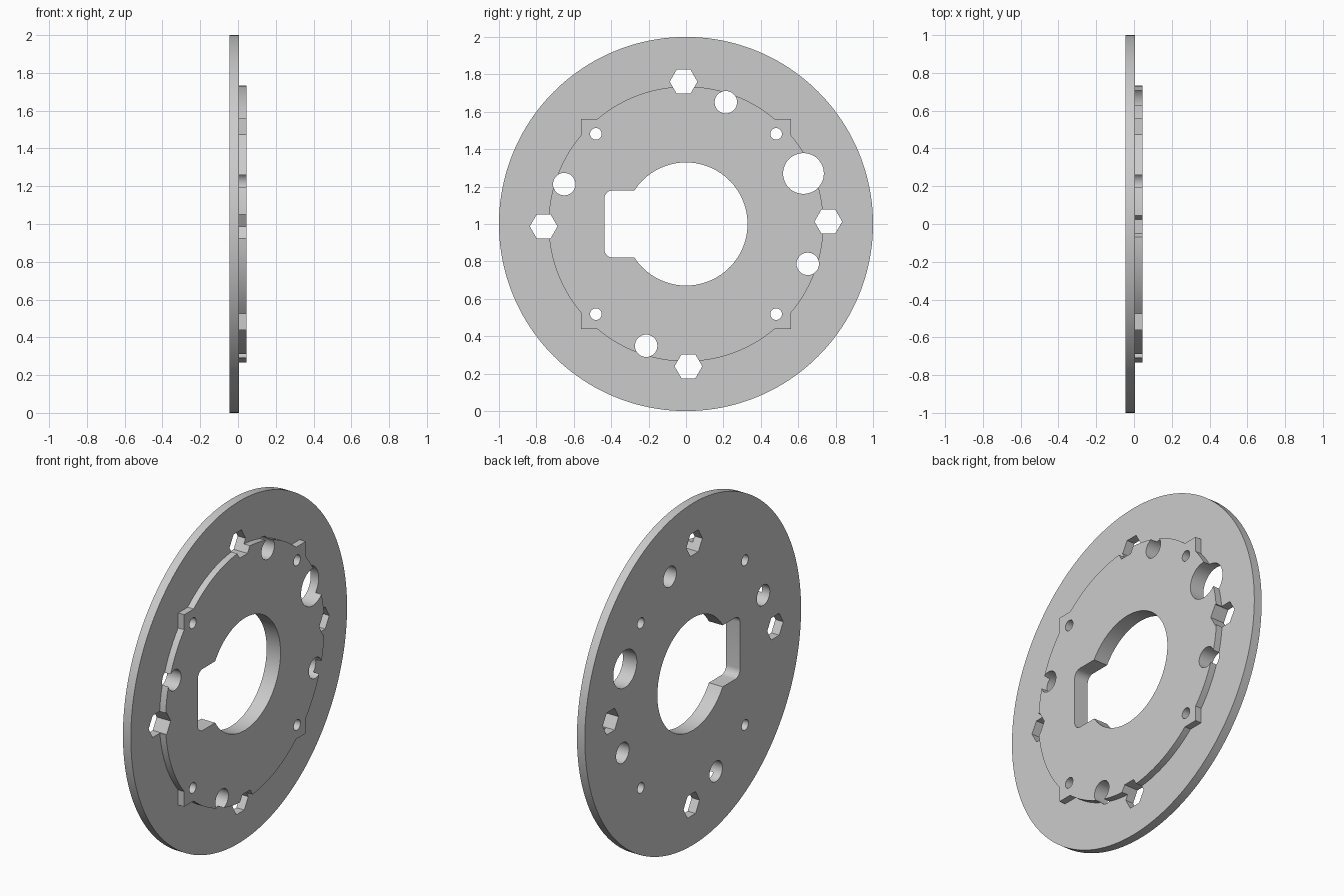
import bpy, bmesh
from math import sin, cos, pi, radians, asin, acos, sqrt

if "Cube" in bpy.data.objects:
    bpy.data.objects.remove(bpy.data.objects["Cube"])

BACK, STEP, FRONT = -0.045, 0.006, 0.045   # plate back, plate front, raised face
BOSS_R, BOSS_HALF = 0.735, 0.562
BORE_R, SLOT_Y, SLOT_HALF, FILLET = 0.329, -0.436, 0.18, 0.045


def arc(cy, cz, r, a0, a1, n):
    """Points along an arc in the y-z plane."""
    return [(cy + r * cos(a0 + (a1 - a0) * i / n), cz + r * sin(a0 + (a1 - a0) * i / n))
            for i in range(n + 1)]


def circle(cy, cz, r, n):
    return arc(cy, cz, r, 0, 2 * pi, n)[:-1]


def quarter_turns(y, z):
    return [(y, z), (-z, y), (-y, -z), (z, -y)]


def add_prism(bm, outline, x0, x1):
    """Closed prism along x from a y-z outline."""
    base = bm.faces.new([bm.verts.new((x0, y, z + 1)) for y, z in outline])
    top = bmesh.ops.extrude_face_region(bm, geom=[base])["geom"]
    bmesh.ops.translate(bm, vec=(x1 - x0, 0, 0),
                        verts=[v for v in top if isinstance(v, bmesh.types.BMVert)])


def make_object(name, outlines, x0, x1):
    bm = bmesh.new()
    for outline in outlines:
        add_prism(bm, outline, x0, x1)
    bmesh.ops.recalc_face_normals(bm, faces=bm.faces)
    mesh = bpy.data.meshes.new(name)
    bm.to_mesh(mesh)
    bm.free()
    obj = bpy.data.objects.new(name, mesh)
    bpy.context.collection.objects.link(obj)
    return obj


# Round plate
plate = make_object("mounting_plate", [circle(0, 0, 1, 160)], BACK, STEP)

# Raised boss: disc with four square corner tabs
boss_outline = []
a = acos(BOSS_HALF / BOSS_R)
for k in range(4):
    turn = k * pi / 2
    boss_outline += arc(0, 0, BOSS_R, turn - (pi / 2 - a), turn + (pi / 2 - a), 24) \
        if a > pi / 4 else arc(0, 0, BOSS_R, turn - a, turn + a, 24)
    boss_outline.append(quarter_turns(BOSS_HALF, BOSS_HALF)[k])
# Tabs start where the square sides cross the circle
side = sqrt(BOSS_R ** 2 - BOSS_HALF ** 2)
boss_outline = []
for k in range(4):
    turn, half = k * pi / 2, asin(side / BOSS_R)
    boss_outline += [quarter_turns(BOSS_HALF, side)[k]]
    boss_outline += [quarter_turns(BOSS_HALF, BOSS_HALF)[k]]
    boss_outline += [quarter_turns(side, BOSS_HALF)[k]]
    boss_outline += arc(0, 0, BOSS_R, turn + pi / 2 - half, turn + pi / 2 + half, 28)[1:-1]
boss = make_object("boss_helper", [boss_outline], BACK / 2, FRONT)

# Central bore with a rounded side slot
open_angle = asin(SLOT_HALF / BORE_R)
corner_y, corner_z = SLOT_Y + FILLET, SLOT_HALF - FILLET
bore = arc(0, 0, BORE_R, open_angle - pi, pi - open_angle, 80)
bore += arc(corner_y, corner_z, FILLET, pi / 2, pi, 8)
bore += arc(corner_y, -corner_z, FILLET, pi, 1.5 * pi, 8)

# Through holes
holes = [bore, circle(0.628, 0.27, 0.109, 48)]
holes += [circle(y, z, 0.06, 32) for y, z in quarter_turns(0.213, 0.651)]
holes += [circle(y, z, 0.031, 24) for y, z in quarter_turns(0.482, 0.482)]
holes += [circle(y, z, 0.074, 6) for y, z in quarter_turns(0.761, 0.013)]
cutter = make_object("hole_cutter", holes, -0.2, 0.2)

# Join the boss, cut the holes, then drop the helpers
for helper, operation in ((boss, 'UNION'), (cutter, 'DIFFERENCE')):
    helper.hide_render = True
    mod = plate.modifiers.new(operation.title(), 'BOOLEAN')
    mod.object, mod.operation, mod.solver = helper, operation, 'EXACT'
bpy.context.view_layer.update()
result = bpy.data.meshes.new_from_object(plate.evaluated_get(bpy.context.evaluated_depsgraph_get()))
plate.modifiers.clear()
plate.data = result
result.name = "mounting_plate"
for helper in (boss, cutter):
    bpy.data.objects.remove(helper)

# Plain grey
grey = bpy.data.materials.new("plain_grey")
grey.use_nodes = True
colour = (0.6, 0.6, 0.6, 1)
grey.diffuse_color = colour
grey.node_tree.nodes["Principled BSDF"].inputs["Base Color"].default_value = colour
result.materials.clear()
result.materials.append(grey)

bpy.context.view_layer.objects.active = plate
plate.select_set(True)
bpy.ops.object.shade_smooth_by_angle(angle=radians(30))
